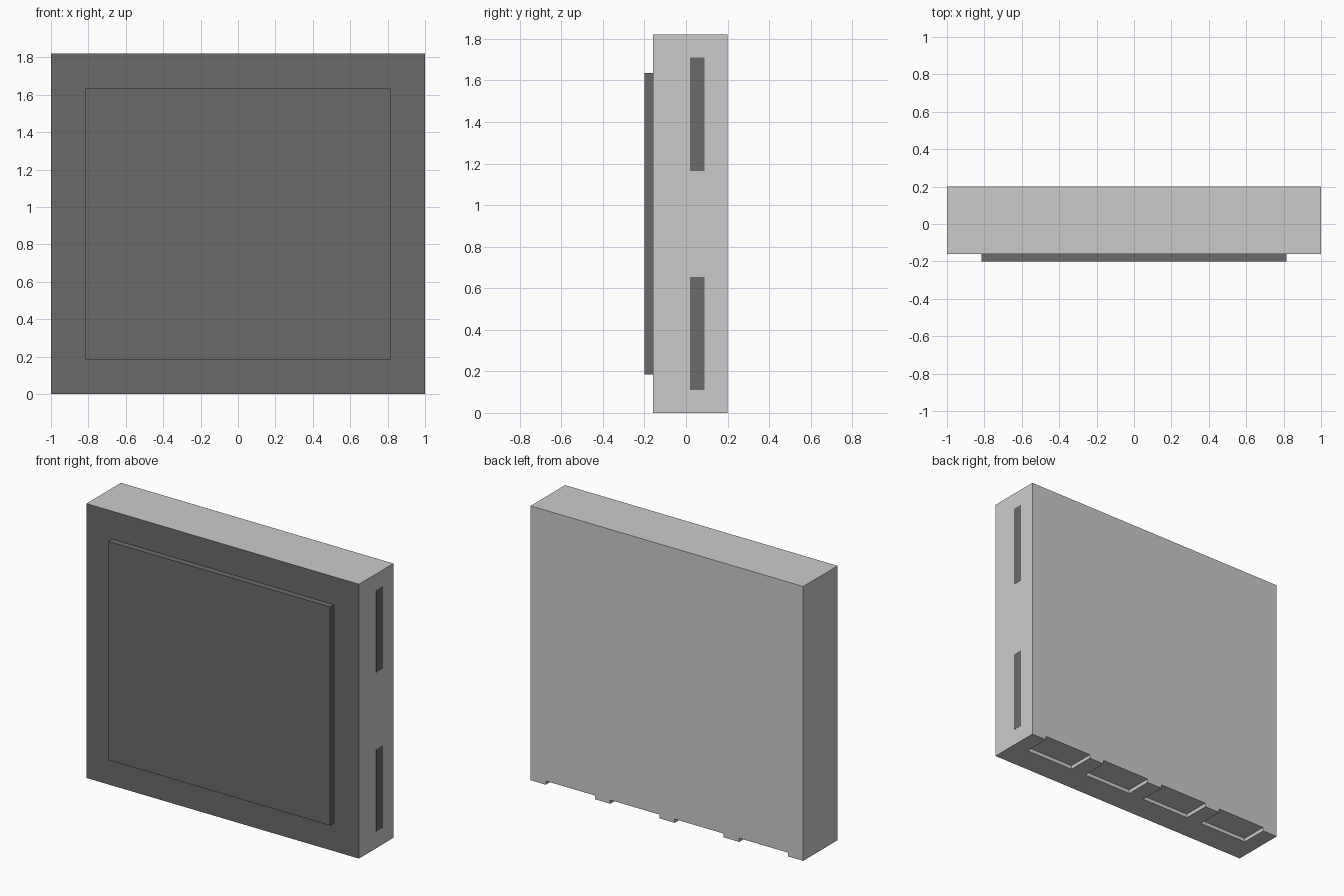
import bpy, bmesh
from mathutils import Vector

if "Cube" in bpy.data.objects:
    bpy.data.objects.remove(bpy.data.objects["Cube"])


def material(name, value):
    m = bpy.data.materials.new(name)
    m.diffuse_color = (value, value, value, 1)
    m.use_nodes = True
    m.node_tree.nodes["Principled BSDF"].inputs["Base Color"].default_value = m.diffuse_color
    return m


def boxes(name, spans, mat=None):
    """One object made of boxes, each given as (x0,x1), (y0,y1), (z0,z1)."""
    bm = bmesh.new()
    for span in spans:
        verts = bmesh.ops.create_cube(bm, size=1)["verts"]
        for v in verts:
            v.co = Vector([(a + b) / 2 + c * (b - a) for c, (a, b) in zip(v.co, span)])
    mesh = bpy.data.meshes.new(name)
    bm.to_mesh(mesh)
    bm.free()
    if mat:
        mesh.materials.append(mat)
    ob = bpy.data.objects.new(name, mesh)
    bpy.context.collection.objects.link(ob)
    return ob


grey = material("light_grey", 0.8)
dark = material("dark_grey", 0.147)

# Casing
casing = boxes("casing", [((-1, 1), (-0.16, 0.2), (0, 1.82))], grey)

# Four shallow recesses under the casing, open to the back
cutter = boxes("recess_cutter", [
    ((-0.89 + i * 0.473, -0.53 + i * 0.473), (0.02, 0.3), (-0.1, 0.025))
    for i in range(4)])
cutter.hide_render = True
cut = casing.modifiers.new("recesses", "BOOLEAN")
cut.operation = "DIFFERENCE"
cut.solver = "EXACT"
cut.object = cutter
bpy.context.view_layer.objects.active = casing
bpy.ops.object.modifier_apply(modifier=cut.name)
bpy.data.objects.remove(cutter)

# Dark front face of the casing
casing.data.materials.clear()
casing.data.materials.append(grey)
casing.data.materials.append(dark)
for p in casing.data.polygons:
    p.material_index = 1 if p.normal.y < -0.9 and p.center.y < -0.15 else 0

# Raised front panel
boxes("front_panel", [((-0.815, 0.815), (-0.2, -0.16), (0.185, 1.635))], dark)

# Dark slots, almost flush with the right side
for name, z in (("lower_slot", 0.11), ("upper_slot", 1.165)):
    boxes(name, [((0.99, 1.001), (0.02, 0.09), (z, z + 0.545))], dark)
